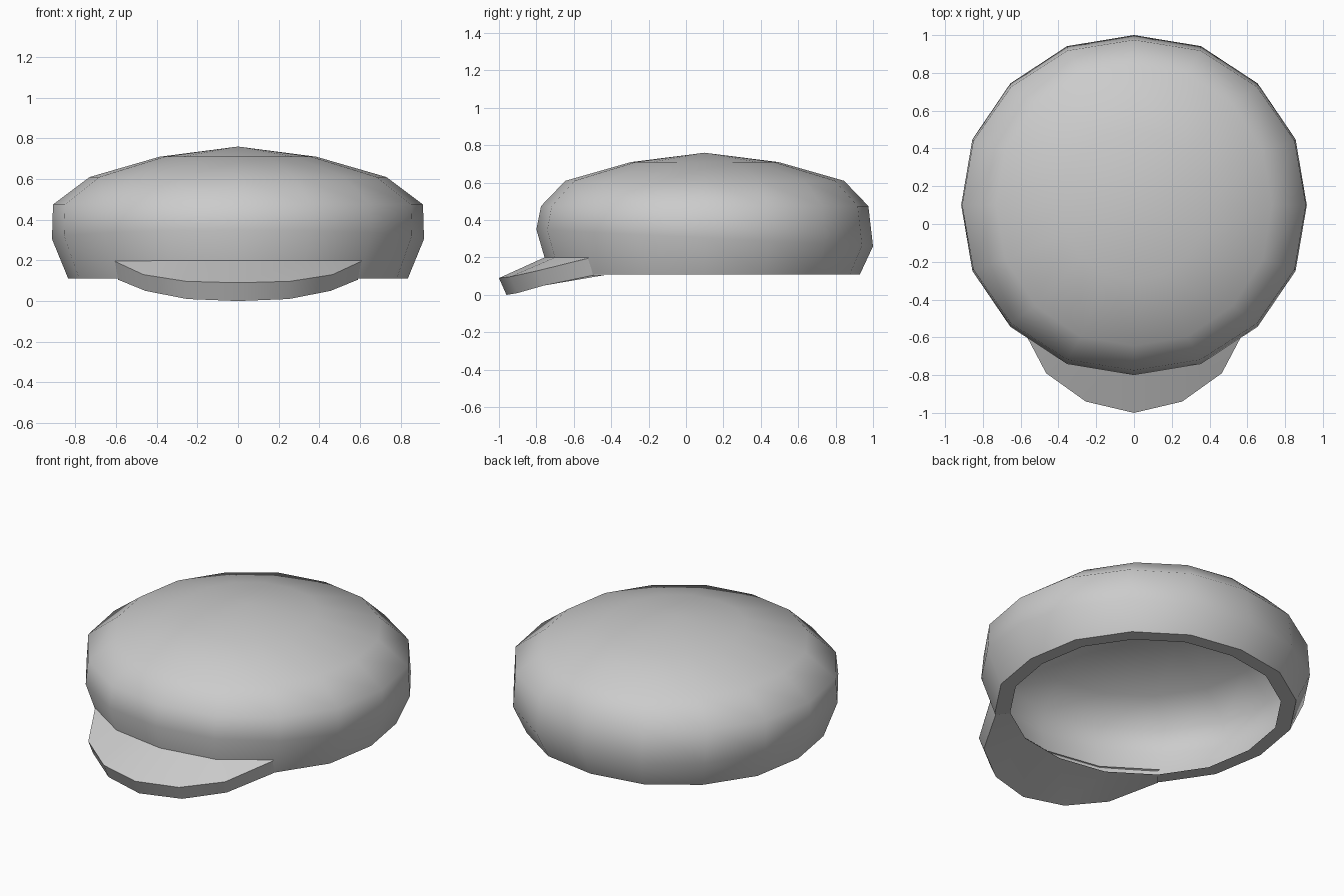
import bpy, bmesh, math
from mathutils import Vector

cube = bpy.data.objects.get("Cube")
if cube:
    bpy.data.objects.remove(cube, do_unlink=True)

SIDES = 16
CENTRE_Y = 0.1
HALF_SPAN = 2          # visor reaches this many crown segments to each side

grey = bpy.data.materials.new("cap grey")
grey.use_nodes = True
grey.diffuse_color = (0.6, 0.6, 0.6, 1)
grey.node_tree.nodes["Principled BSDF"].inputs["Base Color"].default_value = (0.6, 0.6, 0.6, 1)


def ring_point(i, rx, ry, z, tilt=0):
    """Point i of an oval ring, counted from the front; tilt lifts the front."""
    a = math.tau * i / SIDES
    swell = 1.012 if i % 4 else 1
    return Vector((rx * swell * math.sin(a), CENTRE_Y - ry * swell * math.cos(a),
                   z + tilt * math.cos(a)))


def finish(name, bm, angle):
    bmesh.ops.recalc_face_normals(bm, faces=bm.faces)
    mesh = bpy.data.meshes.new(name)
    bm.to_mesh(mesh)
    bm.free()
    mesh.materials.append(grey)
    ob = bpy.data.objects.new(name, mesh)
    bpy.context.collection.objects.link(ob)
    bpy.ops.object.select_all(action='DESELECT')
    ob.select_set(True)
    bpy.context.view_layer.objects.active = ob
    bpy.ops.object.shade_smooth_by_angle(angle=math.radians(angle))


# Crown: a single hollow shell, turned in at the bottom to a flat rim
profile = [(0.385, 0.395, 0.71, 0), (0.73, 0.745, 0.61, 0), (0.91, 0.875, 0.475, 0),
           (0.915, 0.9, 0.305, 0.045), (0.835, 0.83, 0.11, 0), (0.75, 0.745, 0.11, 0)]
bm = bmesh.new()
rings = [[bm.verts.new(ring_point(i, *r)) for i in range(SIDES)] for r in profile]
pole = bm.verts.new((0, CENTRE_Y, 0.76))
for i in range(SIDES):
    j = (i + 1) % SIDES
    bm.faces.new((rings[0][j], rings[0][i], pole))
    for a, b in zip(rings, rings[1:]):
        bm.faces.new((a[i], a[j], b[j], b[i]))
finish("crown", bm, 62)

# Visor: sloping plate from the crown wall, its underside meeting the opening
half_top = [(0.605, -0.525, 0.195), (0.465, -0.79, 0.13), (0.255, -0.94, 0.097)]
half_low = [(0.59, -0.495, 0.105), (0.455, -0.76, 0.05), (0.25, -0.9, 0.01)]


def mirrored(half, tip):
    return [(-x, y, z) for x, y, z in half] + [tip] + half[::-1]


bm = bmesh.new()
top_edge = [bm.verts.new(p) for p in mirrored(half_top, (0, -1, 0.09))]
low_edge = [bm.verts.new(p) for p in mirrored(half_low, (0, -0.96, 0))]
span = range(-HALF_SPAN, HALF_SPAN + 1)
top_wall = [bm.verts.new(ring_point(i, 0.858, 0.85, 0.203)) for i in span]
low_wall = [bm.verts.new(ring_point(i, 0.75, 0.745, 0.106)) for i in span]
match = [0, 1, 1, 2, 3, 3, 4]      # wall point behind each edge point
for edge, wall in ((top_edge, top_wall), (low_edge, low_wall)):
    for k in range(len(edge) - 1):
        corners = [edge[k], edge[k + 1], wall[match[k + 1]], wall[match[k]]]
        bm.faces.new(list(dict.fromkeys(corners)))
for k in range(len(top_edge) - 1):
    bm.faces.new((top_edge[k], top_edge[k + 1], low_edge[k + 1], low_edge[k]))
finish("visor", bm, 40)
